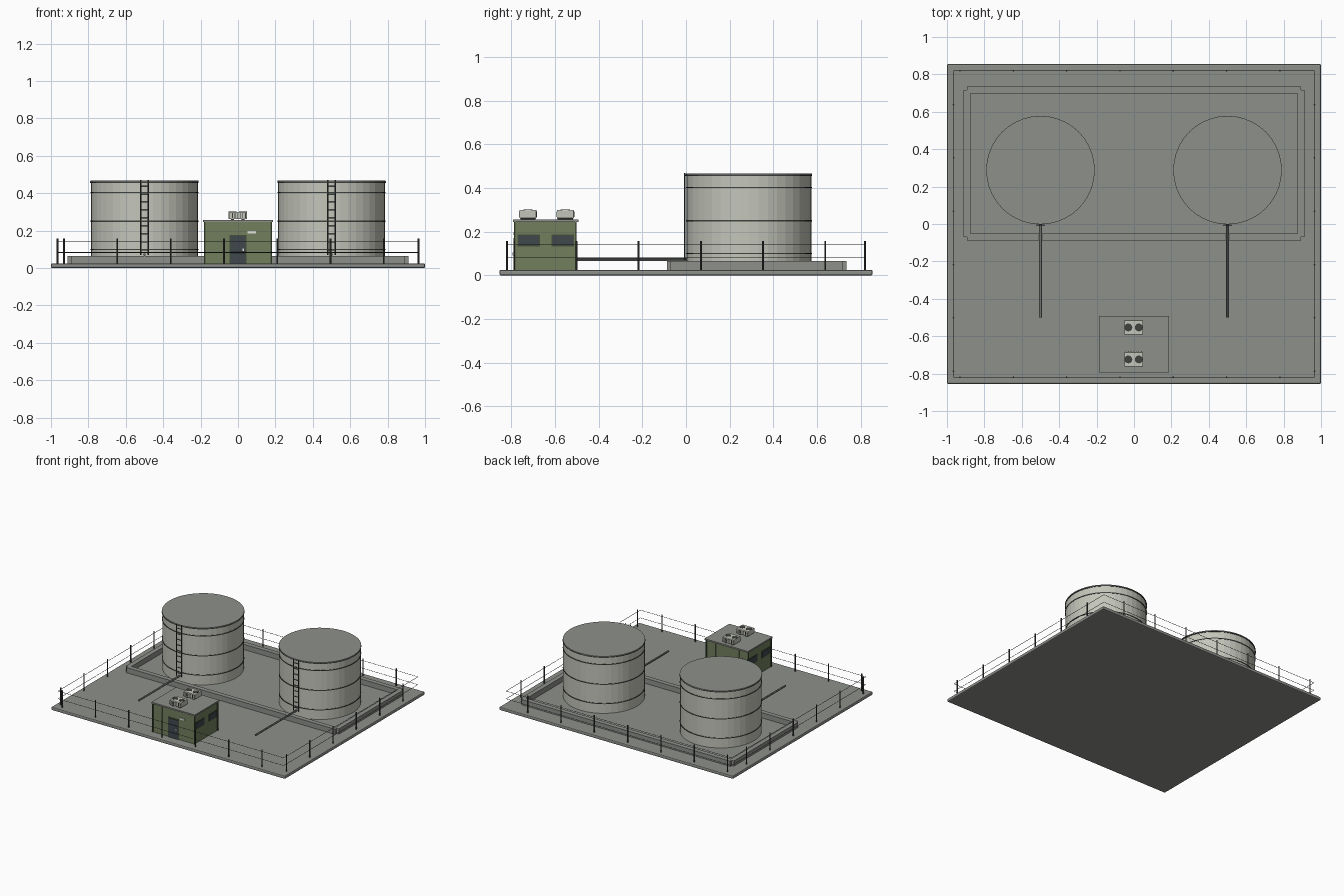
import bpy, bmesh
from math import radians
from mathutils import Matrix, Vector

cube = bpy.data.objects.get("Cube")
if cube:
    bpy.data.objects.remove(cube)


def material(name, r, g, b):
    m = bpy.data.materials.new(name)
    m.use_nodes = True
    m.diffuse_color = (r, g, b, 1)
    bsdf = next(n for n in m.node_tree.nodes if n.type == 'BSDF_PRINCIPLED')
    bsdf.inputs["Base Color"].default_value = (r, g, b, 1)
    return m


CONCRETE = material("concrete grey", 0.27, 0.28, 0.26)
TANK = material("pale tank paint", 0.55, 0.56, 0.49)
STEEL = material("dark steel", 0.05, 0.055, 0.05)
GREEN = material("olive green", 0.17, 0.21, 0.11)
TRIM = material("dark green trim", 0.06, 0.08, 0.04)
GLASS = material("slate glass", 0.05, 0.065, 0.075)
PIPE = material("pipe grey", 0.16, 0.17, 0.16)
WHITE = material("sign white", 0.75, 0.77, 0.72)


class Part:
    """Collects boxes and rods into one mesh object."""

    def __init__(self, name, mat):
        self.name, self.mat, self.bm = name, mat, bmesh.new()

    def box(self, x0, x1, y0, y1, z0, z1):
        mid = Vector((x0 + x1, y0 + y1, z0 + z1)) / 2
        size = Vector((x1 - x0, y1 - y0, z1 - z0))
        bmesh.ops.create_cube(self.bm, size=1,
                              matrix=Matrix.Translation(mid) @ Matrix.Diagonal(size).to_4x4())
        return self

    def rod(self, a, b, r, sides=8):
        a, b = Vector(a), Vector(b)
        turn = (b - a).to_track_quat('Z', 'Y').to_matrix().to_4x4()
        bmesh.ops.create_cone(self.bm, cap_ends=True, segments=sides, radius1=r, radius2=r,
                              depth=(b - a).length,
                              matrix=Matrix.Translation((a + b) / 2) @ turn)
        return self

    def done(self, bevel=0, smooth=False):
        mesh = bpy.data.meshes.new(self.name)
        self.bm.to_mesh(mesh)
        self.bm.free()
        mesh.materials.append(self.mat)
        ob = bpy.data.objects.new(self.name, mesh)
        bpy.context.collection.objects.link(ob)
        if bevel:
            mod = ob.modifiers.new("bevel", 'BEVEL')
            mod.width, mod.segments = bevel, 2
        if smooth:
            bpy.ops.object.select_all(action='DESELECT')
            ob.select_set(True)
            bpy.context.view_layer.objects.active = ob
            bpy.ops.object.shade_smooth_by_angle(angle=radians(30))
        return ob


GROUND = 0.025

# Ground slab
Part("ground_slab", CONCRETE).box(-1, 1, -0.855, 0.855, 0, GROUND).done(bevel=0.007)

# Containment wall, with notched corners
X, Y0, Y1, T, TOP = 0.893, -0.07, 0.717, 0.018, 0.065
bund = Part("containment_wall", CONCRETE)
for y in (Y0, Y1):
    bund.box(-X, X, y - T, y + T, GROUND, TOP)
for x in (-X, X):
    bund.box(x - T, x + T, Y0, Y1, GROUND, TOP)
bund.done()

# Storage tanks with hoops, lid, ladder and outlet pipe
TY, R, TANK_TOP = 0.288, 0.286, 0.46
for side, x in (("right", -0.5), ("left", 0.5)):
    Part(side + "_tank_shell", TANK).rod((x, TY, GROUND), (x, TY, TANK_TOP), R, 40).done()
    Part(side + "_tank_lid", CONCRETE).rod((x, TY, TANK_TOP), (x, TY, 0.467), 0.289, 40).done()
    hoops = Part(side + "_tank_hoops", STEEL)
    for z in (0.1, 0.25, 0.403):
        hoops.rod((x, TY, z - 0.003), (x, TY, z + 0.003), 0.289, 40)
    hoops.rod((x, TY, 0.456), (x, TY, 0.462), 0.29, 40).done()

    ladder = Part(side + "_tank_ladder", STEEL)
    for dx in (-0.02, 0.02):
        ladder.rod((x + dx, -0.006, 0.07), (x + dx, -0.006, 0.47), 0.0035, 6)
    for i in range(9):
        z = 0.095 + i * 0.043
        ladder.rod((x - 0.02, -0.006, z), (x + 0.02, -0.006, z), 0.0025, 6)
    ladder.done()
    Part(side + "_outlet_pipe", PIPE).rod((x, -0.5, 0.072), (x, 0.01, 0.072), 0.007, 12).done(smooth=True)

# Control building
BX, BY0, BY1, EAVE = 0.178, -0.785, -0.505, 0.245
Part("building_walls", GREEN).box(-BX, BX, BY0, BY1, GROUND, EAVE).done()
Part("building_roof", CONCRETE).box(-0.186, 0.186, -0.793, -0.492, EAVE, 0.256).done()
corners = Part("building_corner_trim", TRIM)
for x in (-BX, BX):
    for y in (BY0, BY1):
        corners.box(x - 0.004, x + 0.004, y - 0.004, y + 0.004, GROUND, EAVE)
corners.done()
ribs = Part("building_wall_ribs", GREEN)
for x in (-0.1, 0.1):
    for y in (BY0, BY1):
        ribs.box(x - 0.002, x + 0.002, y - 0.002, y + 0.002, GROUND, EAVE)
ribs.done()

# Door, handle and sign
Part("door_frame", TRIM).box(-0.045, 0.045, BY0 - 0.003, BY0, GROUND, 0.178).done()
Part("door", GLASS).box(-0.039, 0.039, BY0 - 0.006, BY0, GROUND, 0.172).done()
Part("door_handle", WHITE).box(0.024, 0.031, BY0 - 0.01, BY0, 0.092, 0.104).done()
Part("door_sign", WHITE).box(0.052, 0.096, BY0 - 0.005, BY0, 0.185, 0.197).done()

# Side windows
frames, panes = Part("window_frames", TRIM), Part("window_panes", GLASS)
for s in (-1, 1):
    for y in (-0.72, -0.565):
        for part, out, grow in ((frames, 0.003, 0.005), (panes, 0.005, 0)):
            x0, x1 = sorted((s * BX, s * (BX + out)))
            part.box(x0, x1, y - 0.047 - grow, y + 0.047 + grow, 0.138 - grow, 0.182 + grow)
frames.done()
panes.done()

# Rooftop cooling units
units, fans = Part("cooling_units", TANK), Part("cooling_unit_fans", STEEL)
slats, feet = Part("cooling_unit_slats", STEEL), Part("cooling_unit_feet", STEEL)
for y in (-0.724, -0.553):
    units.box(-0.052, 0.048, y - 0.039, y + 0.039, 0.261, 0.3)
    for x in (-0.03, 0.026):
        fans.rod((x, y, 0.299), (x, y, 0.302), 0.021, 20)
        feet.box(x - 0.008, x + 0.008, y - 0.035, y + 0.035, 0.255, 0.262)
    for i in range(7):
        x = -0.044 + i * 0.014
        slats.box(x - 0.002, x + 0.002, y - 0.041, y + 0.041, 0.268, 0.293)
units.done(bevel=0.004)
for part in (fans, slats, feet):
    part.done()

# Perimeter fence
FX, FY, STEP = 0.965, 0.82, 0.285
posts, wires = Part("fence_posts", STEEL), Part("fence_wires", STEEL)
for i in range(7):
    x = -0.93 + i * STEP
    for y in (-FY, FY):
        posts.rod((x, y, GROUND), (x, y, 0.158), 0.0045)
for i in range(6):
    y = -0.787 + i * STEP
    for x in (-FX, FX):
        posts.rod((x, y, GROUND), (x, y, 0.158), 0.0045)
for z in (0.083, 0.143):
    for s in (-1, 1):
        wires.rod((-FX, s * FY, z), (FX, s * FY, z), 0.0015, 6)
        wires.rod((s * FX, -FY, z), (s * FX, FY, z), 0.0015, 6)
posts.done()
wires.done()
